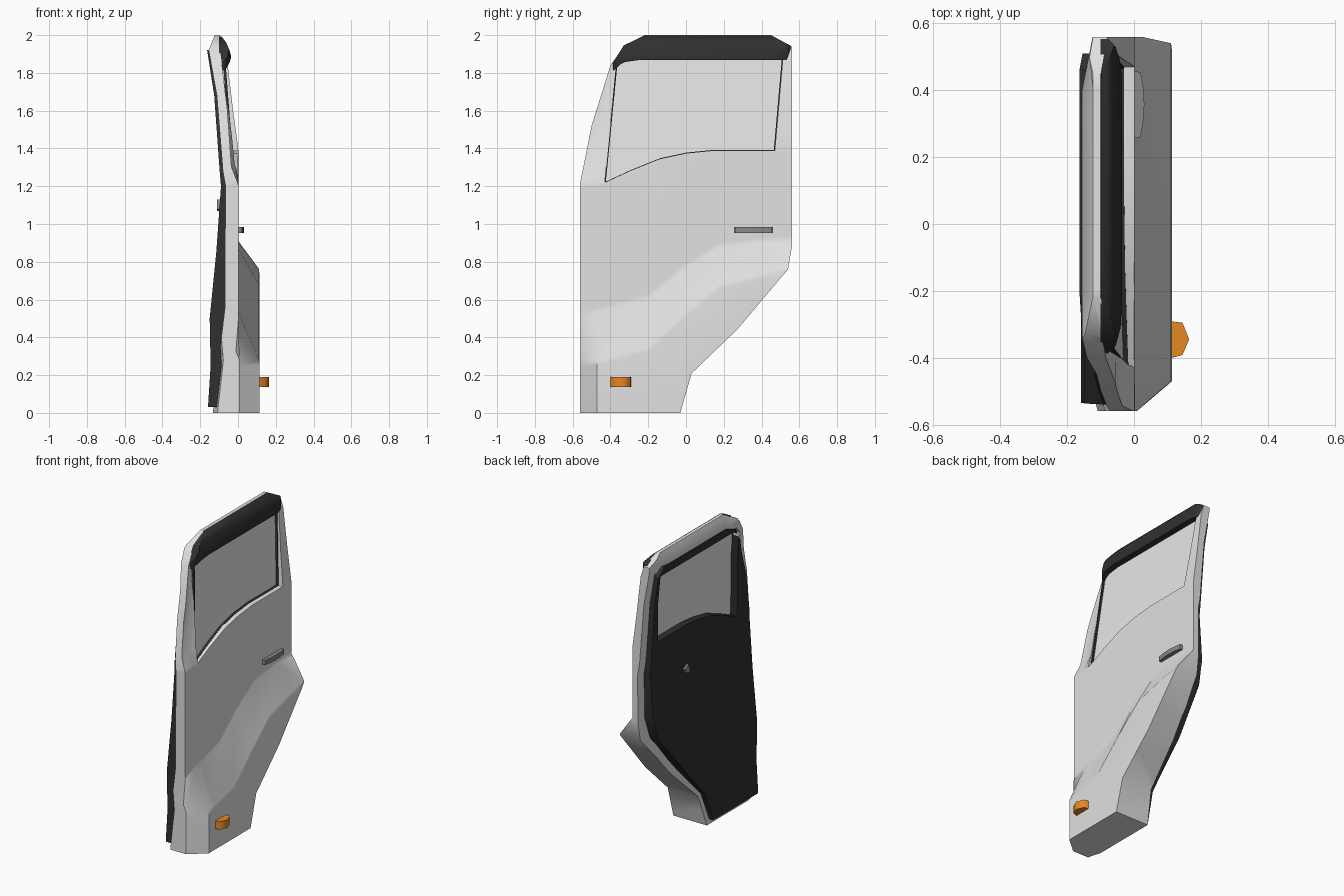
import bpy, bmesh, math

if "Cube" in bpy.data.objects:
    bpy.data.objects.remove(bpy.data.objects["Cube"])


def material(name, rgb):
    m = bpy.data.materials.new(name)
    m.diffuse_color = (*rgb, 1)
    m.use_nodes = True
    m.node_tree.nodes["Principled BSDF"].inputs["Base Color"].default_value = m.diffuse_color
    return m


PAINT = material("light grey paint", (0.75, 0.75, 0.75))
GLASS = material("pale window glass", (0.85, 0.85, 0.85))
TRIM = material("black trim", (0.03, 0.03, 0.03))
METAL = material("mid grey handle", (0.25, 0.25, 0.25))
AMBER = material("amber lamp", (0.8, 0.25, 0.015))


def make(name, verts, faces):
    me = bpy.data.meshes.new(name)
    me.from_pydata(verts, [], faces)
    bm = bmesh.new()
    bm.from_mesh(me)
    bmesh.ops.recalc_face_normals(bm, faces=bm.faces)
    bm.to_mesh(me)
    bm.free()
    ob = bpy.data.objects.new(name, me)
    bpy.context.collection.objects.link(ob)
    return ob


def prism(name, pts, a, b, place):
    """Extrude a 2D outline between a and b; place(u, v, w) gives the 3D point."""
    n = len(pts)
    verts = [place(u, v, w) for w in (a, b) for u, v in pts]
    faces = [list(range(n)), list(range(n, 2 * n))]
    faces += [[i, (i + 1) % n, n + (i + 1) % n, n + i] for i in range(n)]
    return make(name, verts, faces)


def along_x(u, v, w): return (w, u, v)      # outline given in y, z
def along_y(u, v, w): return (u, w, v)      # outline given in x, z
def along_z(u, v, w): return (u, v, w)      # outline given in x, y


def slab(name, outer, inner):
    """Solid between two grids of points with the same rows and columns."""
    nr, nc = len(outer), len(outer[0])
    verts = [p for g in (outer, inner) for row in g for p in row]
    k = nr * nc
    faces = []
    for r in range(nr - 1):
        for c in range(nc - 1):
            q = [r * nc + c, r * nc + c + 1, (r + 1) * nc + c + 1, (r + 1) * nc + c]
            faces += [q, [i + k for i in q]]
        for c in (0, nc - 1):
            a, b = r * nc + c, (r + 1) * nc + c
            faces.append([a, b, b + k, a + k])
    for r in (0, nr - 1):
        for c in range(nc - 1):
            a, b = r * nc + c, r * nc + c + 1
            faces.append([a, b, b + k, a + k])
    return make(name, verts, faces)


def cut(ob, cutter, op):
    bpy.context.view_layer.objects.active = ob
    m = ob.modifiers.new("cut", 'BOOLEAN')
    m.operation, m.object, m.solver = op, cutter, 'EXACT'
    bpy.ops.object.modifier_apply(modifier=m.name)
    bpy.data.objects.remove(cutter)


def finish(ob, mat, angle=35):
    ob.data.materials.clear()
    ob.data.materials.append(mat)
    for p in ob.data.polygons:
        p.material_index = 0
    bpy.ops.object.select_all(action='DESELECT')
    ob.select_set(True)
    bpy.context.view_layer.objects.active = ob
    bpy.ops.object.shade_smooth_by_angle(angle=math.radians(angle))


def scaled(pts, s, cy=0.05, cz=1.6):
    return [(cy + (y - cy) * s, cz + (z - cz) * s) for y, z in pts]


# Side outlines (y, z)
DOOR = [(-.56, 0), (-.03, 0), (.03, .21), (.27, .44), (.54, .76), (.56, .88), (.56, 1.94),
        (.45, 2), (-.22, 2), (-.33, 1.94), (-.4, 1.84), (-.5, 1.52), (-.56, 1.22)]
LINING = [(-.535, .03), (-.06, .03), (0, .22), (.22, .46), (.46, .75), (.505, .9), (.51, 1.86),
          (.46, 1.92), (-.2, 1.92), (-.3, 1.88), (-.37, 1.78), (-.475, 1.5), (-.54, 1.22)]
WINDOW = [(-.43, 1.22), (-.3, 1.28), (-.14, 1.345), (0, 1.375), (.15, 1.39), (.47, 1.39),
          (.513, 1.88), (-.32, 1.88), (-.37, 1.83)]

# Door shell: creased outer skin, bent inner skin, trimmed to the outline
COLS = [-.58, -.47, -.4, -.2, -.02, .17, .4, .58]
FLARE_LOW = [.28, .28, .3, .35, .52, .68, .74, .77]
FLARE_TOP = [.50, .53, .55, .60, .75, .87, .90, .91]
FOLD = [1.21, 1.22, 1.23, 1.32, 1.38, 1.40, 1.40, 1.40]
outer = [[] for _ in range(11)]
for i, y in enumerate(COLS):
    flare = -.015 if i == 0 else .114
    wrap = -.03 if i < 2 else 0
    lean = .12 if i < 3 else 0      # front pillar columns follow the sloping edge
    low, top, fold = FLARE_LOW[i], FLARE_TOP[i], FOLD[i]
    column = [(-.02, flare, 0), (low - .03, flare, 0), (low, flare * .97, 0), (top, .003, 0),
              (top + .03, 0.002, 0), (fold - .02, 0.002, 0), (fold, .001, 0),
              (fold + .09, -.011 + wrap * .8, 0), (1.6, -.026 + wrap, lean * .5),
              (1.87, -.058 + wrap, lean), (2.02, -.106 + wrap * .2, lean)]
    for r, (z, x, dy) in enumerate(column):
        outer[r].append((x, y + dy, z))
BACK = [(-.02, -.135), (.12, -.12), (.25, -.105), (.4, -.088), (.55, -.07), (.9, -.068),
        (1.2, -.066), (1.28, -.08), (1.68, -.112), (1.92, -.155), (2.02, -.115)]


def corner(y, z):
    """How far the inner skin is chamfered at the rear edge and the lower front edge."""
    if y > .5:
        return .035 if z < 2 else 0
    return .03 if y < -.5 and z < .3 else 0


inner = [[(x + corner(y, z), y, z) for y in COLS] for z, x in BACK]
shell = slab("door_shell", outer, inner)
cut(shell, prism("cutter", DOOR, -.5, .5, along_x), 'INTERSECT')
cut(shell, prism("cutter", WINDOW, -.5, .5, along_x), 'DIFFERENCE')
finish(shell, PAINT)

# Inner lining with window opening
FACE = [(-.02, -.162), (.25, -.145), (.5, -.15), (.85, -.115), (1.2, -.09), (1.28, -.097),
        (1.68, -.126), (1.95, -.168)]
FRONT = [(-.02, -.1), (.25, -.07), (.55, -.035), (.85, -.035), (1.2, -.035), (1.28, -.048),
         (1.68, -.08), (1.95, -.118)]
lining = slab("inner_lining", [[(x, y, z) for y in (-.6, .6)] for z, x in FRONT],
              [[(x, y, z) for y in (-.6, .6)] for z, x in FACE])
cut(lining, prism("cutter", LINING, -.5, .5, along_x), 'INTERSECT')
cut(lining, prism("cutter", scaled(WINDOW, .95), -.5, .5, along_x), 'DIFFERENCE')
finish(lining, TRIM)


# Window glass and its seal, both on one leaning plane
def glass_x(z): return -.037 - .078 * (z - 1.25)


glass = prism("window_glass", scaled(WINDOW, 1.004), -.004, .004,
              lambda y, z, w: (glass_x(z) + w, y, z))
finish(glass, GLASS)
n = len(WINDOW)
rings = [(1.004, .018), (.988, .018), (.988, -.006), (1.004, -.006)]
verts = [(glass_x(z) + d, y, z) for s, d in rings for y, z in scaled(WINDOW, s)]
faces = [[k * n + i, k * n + (i + 1) % n, (k + 1) % 4 * n + (i + 1) % n, (k + 1) % 4 * n + i]
         for k in range(4) for i in range(n)]
finish(make("window_seal", verts, faces), TRIM)

# Rounded wind deflector over the window, trimmed in side view and in plan
SECTION = [(-.1, 1.999), (-.083, 1.988), (-.062, 1.96), (-.045, 1.92), (-.036, 1.885),
           (-.042, 1.862), (-.065, 1.815), (-.1, 1.815)]
VISOR = [(-.385, 1.81), (-.365, 1.835), (-.325, 1.857), (-.25, 1.868), (.555, 1.868),
         (.558, 1.942), (.45, 1.999), (-.22, 1.999), (-.33, 1.945), (-.388, 1.85)]
PLAN = [(-.12, -.36), (-.08, -.388), (-.055, -.365), (-.04, -.31), (-.034, -.2), (-.034, .42),
        (-.042, .49), (-.055, .53), (-.075, .552), (-.12, .555)]
visor = prism("wind_deflector", SECTION, -.45, .6, along_y)
cut(visor, prism("cutter", VISOR, -.5, .5, along_x), 'INTERSECT')
cut(visor, prism("cutter", PLAN, 1.5, 2.5, along_z), 'INTERSECT')
finish(visor, TRIM, 45)

# Outer door handle
handle = prism("outer_handle", [(-.01, .255), (.02, .26), (.028, .31), (.031, .357), (.028, .41),
                                (.02, .454), (-.01, .459)], .953, .985, along_z)
finish(handle, METAL)

# Side marker lamp
lamp = prism("marker_lamp", [(.1, -.29), (.145, -.295), (.165, -.345), (.145, -.392), (.1, -.404)],
             .137, .19, along_z)
finish(lamp, AMBER, 75)

# Inner latch: a knob with a short lever
latch = prism("inner_latch", [(.11, 1.08), (.125, 1.07), (.16, 1.085), (.17, 1.11), (.145, 1.12),
                              (.13, 1.13)], -.11, -.09, along_x)
finish(latch, METAL)
